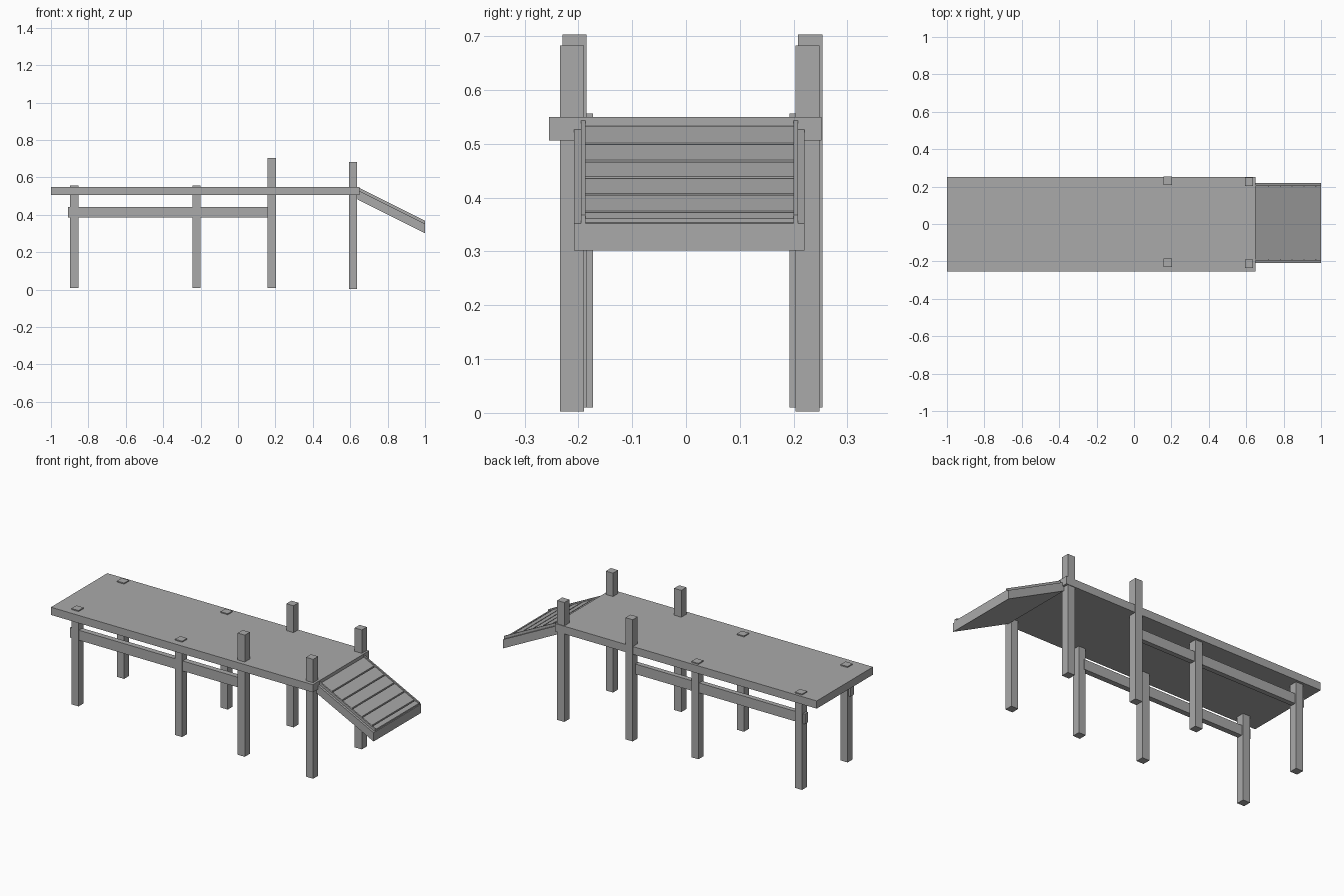
import bpy, bmesh
from mathutils import Vector

if "Cube" in bpy.data.objects:
    bpy.data.objects.remove(bpy.data.objects["Cube"], do_unlink=True)

GREY = (0.4, 0.4, 0.4, 1)
grey = bpy.data.materials.new("weathered grey")
grey.use_nodes = True
grey.diffuse_color = GREY
grey.node_tree.nodes["Principled BSDF"].inputs["Base Color"].default_value = GREY


def prism(name, profile, y0, y1):
    """Extrude an x-z outline from y0 to y1."""
    bm = bmesh.new()
    face = bm.faces.new([bm.verts.new((x, y0, z)) for x, z in profile])
    out = bmesh.ops.extrude_face_region(bm, geom=[face])
    moved = [v for v in out["geom"] if isinstance(v, bmesh.types.BMVert)]
    bmesh.ops.translate(bm, verts=moved, vec=Vector((0, y1 - y0, 0)))
    bmesh.ops.recalc_face_normals(bm, faces=bm.faces)
    mesh = bpy.data.meshes.new(name)
    bm.to_mesh(mesh)
    bm.free()
    mesh.materials.append(grey)
    obj = bpy.data.objects.new(name, mesh)
    bpy.context.collection.objects.link(obj)
    return obj


def box(name, x0, x1, y0, y1, z0, z1):
    return prism(name, [(x0, z0), (x1, z0), (x1, z1), (x0, z1)], y0, y1)


# Walkway deck
box("deck", -1, 0.65, -0.255, 0.252, 0.506, 0.55)

# Four pairs of posts: x centre, right y, left y, bottom, top
posts = [
    ("end_post", -0.875, -0.195, 0.215, 0.01, 0.556),
    ("middle_post", -0.222, -0.195, 0.215, 0.01, 0.556),
    ("tall_post", 0.181, -0.207, 0.231, 0.01, 0.703),
    ("ramp_post", 0.615, -0.212, 0.226, 0.003, 0.683),
]
h = 0.0225
for name, x, front, back, low, high in posts:
    for side, y in (("front", front), ("back", back)):
        box(f"{side}_{name}", x - h, x + h, y - h, y + h, low, high)

# Long braces joining the outer posts
box("front_brace", -0.91, 0.17, -0.213, -0.182, 0.385, 0.442)
box("back_brace", -0.91, 0.17, 0.202, 0.23, 0.385, 0.442)

# Ramp: sloping slab, side lips and planks
SLOPE = -0.5


def top(x):
    return 0.352 + SLOPE * (x - 1)


def sloped(name, x0, x1, y0, y1, lower, upper):
    outline = [(x0, top(x0) + lower), (x1, top(x1) + lower),
               (x1, top(x1) + upper), (x0, top(x0) + upper)]
    return prism(name, outline, y0, y1)


sloped("ramp_slab", 0.64, 1, -0.208, 0.22, -0.05, 0)
sloped("front_lip", 0.645, 1, -0.195, -0.187, -0.005, 0.016)
sloped("back_lip", 0.645, 1, 0.2, 0.208, -0.005, 0.016)
edges = [0.65, 0.72, 0.784, 0.845, 0.908, 0.972, 1.0]
for i, (a, b) in enumerate(zip(edges, edges[1:])):
    sloped(f"ramp_plank_{i + 1}", a + 0.003, b - 0.003, -0.187, 0.2, -0.005, 0.008)
